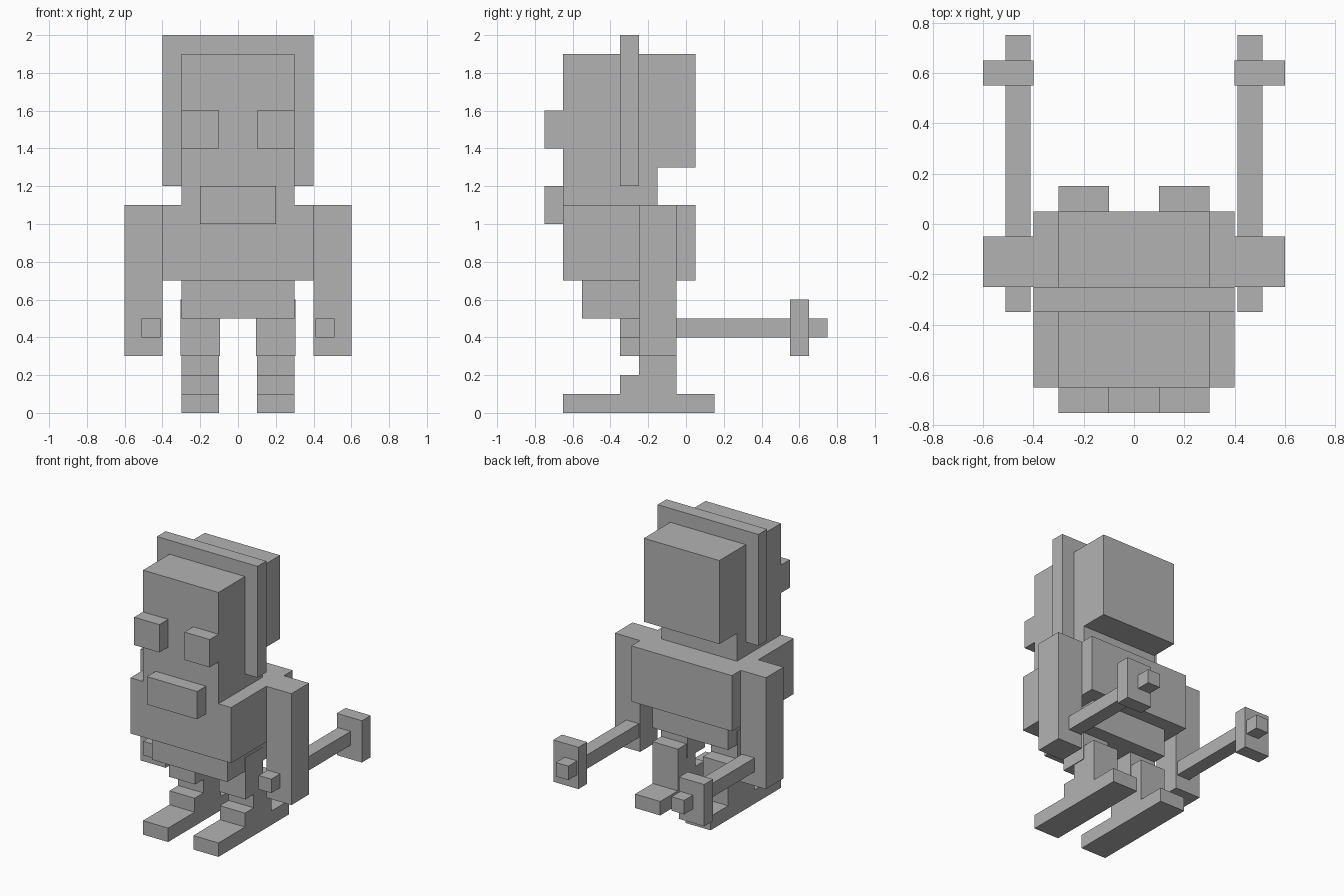
import bpy
import bmesh

if "Cube" in bpy.data.objects:
    bpy.data.objects.remove(bpy.data.objects["Cube"])

grey = bpy.data.materials.new("plain grey")
grey.diffuse_color = (0.45, 0.45, 0.45, 1.0)
grey.use_nodes = True
grey.node_tree.nodes["Principled BSDF"].inputs["Base Color"].default_value = grey.diffuse_color


def extrude_profile(name, x0, x1, profile):
    """Extrude a side outline of (y, z) points from x0 to x1."""
    bm = bmesh.new()
    face = bm.faces.new([bm.verts.new((x0, y, z)) for y, z in profile])
    new = bmesh.ops.extrude_face_region(bm, geom=[face])["geom"]
    verts = [v for v in new if isinstance(v, bmesh.types.BMVert)]
    bmesh.ops.translate(bm, vec=(x1 - x0, 0, 0), verts=verts)
    bmesh.ops.recalc_face_normals(bm, faces=bm.faces)
    mesh = bpy.data.meshes.new(name)
    bm.to_mesh(mesh)
    bm.free()
    mesh.materials.append(grey)
    obj = bpy.data.objects.new(name, mesh)
    bpy.context.collection.objects.link(obj)
    return obj


def box(name, x, y, z):
    """Box from (min, max) pairs."""
    return extrude_profile(name, x[0], x[1], [
        (y[0], z[0]), (y[1], z[0]), (y[1], z[1]), (y[0], z[1])])


def pair(prefix, build, x, *shape):
    """Build a part on the right and its mirror on the left."""
    build("right_" + prefix, x[0], x[1], *shape) if build is extrude_profile \
        else build("right_" + prefix, x, *shape)
    build("left_" + prefix, -x[1], -x[0], *shape) if build is extrude_profile \
        else build("left_" + prefix, (-x[1], -x[0]), *shape)


# Head with a raised back of the skull, and a flat crest across it
extrude_profile("head", -0.3, 0.3, [
    (-0.65, 1.1), (-0.15, 1.1), (-0.15, 1.3),
    (0.05, 1.3), (0.05, 1.9), (-0.65, 1.9)])
box("head_crest", (-0.4, 0.4), (-0.35, -0.25), (1.2, 2.0))

# Face
pair("eye", box, (0.1, 0.3), (-0.75, -0.65), (1.4, 1.6))
box("mouth", (-0.2, 0.2), (-0.75, -0.65), (1.0, 1.2))

# Body
box("torso", (-0.4, 0.4), (-0.65, 0.05), (0.7, 1.1))
box("hips", (-0.3, 0.3), (-0.55, -0.05), (0.5, 0.7))

# Arms, each gripping a rod with a cross guard behind
pair("arm", box, (0.4, 0.6), (-0.25, -0.05), (0.3, 1.1))
pair("rod", box, (0.41, 0.51), (-0.35, 0.75), (0.4, 0.5))
pair("rod_guard", box, (0.4, 0.6), (0.55, 0.65), (0.3, 0.6))

# Legs: thigh block, then shin, ankle step and long foot in one outline
pair("thigh", box, (0.095, 0.305), (-0.35, -0.15), (0.3, 0.6))
pair("leg", extrude_profile, (0.1, 0.3), [
    (-0.65, 0.0), (0.15, 0.0), (0.15, 0.1), (-0.05, 0.1), (-0.05, 0.4),
    (-0.25, 0.4), (-0.25, 0.2), (-0.35, 0.2), (-0.35, 0.1), (-0.65, 0.1)])
